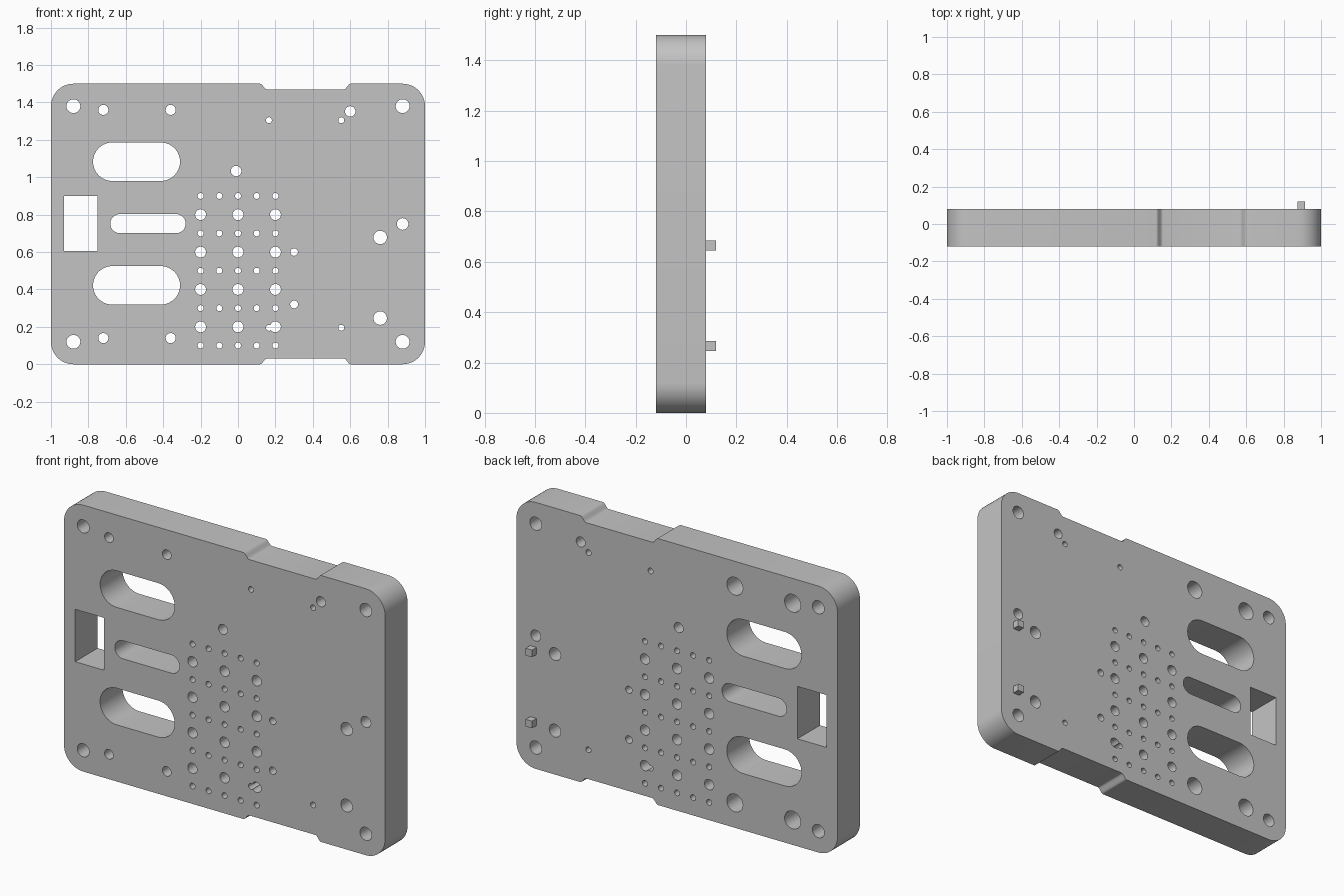
import bpy, bmesh
from math import sin, cos, pi, radians

cube = bpy.data.objects.get("Cube")
if cube:
    bpy.data.objects.remove(cube, do_unlink=True)

FRONT, BACK, HEIGHT = -0.12, 0.08, 1.5

grey = bpy.data.materials.new("plain grey")
grey.use_nodes = True
grey.diffuse_color = (0.55, 0.55, 0.55, 1)
grey.node_tree.nodes["Principled BSDF"].inputs["Base Color"].default_value = (0.55, 0.55, 0.55, 1)


def arc(cx, cz, r, start, end, steps=12):
    angles = [radians(start + (end - start) * i / steps) for i in range(steps + 1)]
    return [(cx + r * cos(a), cz + r * sin(a)) for a in angles]


def circle(cx, cz, r):
    return arc(cx, cz, r, 0, 360, 32)[:-1]


def slot(x0, x1, cz, r):
    return arc(x1 - r, cz, r, -90, 90, 20) + arc(x0 + r, cz, r, 90, 270, 20)


def box(x0, x1, z0, z1):
    return [(x0, z0), (x1, z0), (x1, z1), (x0, z1)]


def prisms(name, profiles, y0, y1):
    """Extrude counter-clockwise (x, z) outlines along y into one object."""
    bm = bmesh.new()
    for points in profiles:
        face = bm.faces.new([bm.verts.new((x, y0, z)) for x, z in points])
        out = bmesh.ops.extrude_face_region(bm, geom=[face])
        moved = [v for v in out["geom"] if isinstance(v, bmesh.types.BMVert)]
        bmesh.ops.translate(bm, verts=moved, vec=(0, y1 - y0, 0))
    bmesh.ops.recalc_face_normals(bm, faces=bm.faces[:])
    mesh = bpy.data.meshes.new(name)
    bm.to_mesh(mesh)
    bm.free()
    mesh.materials.append(grey)
    obj = bpy.data.objects.new(name, mesh)
    bpy.context.collection.objects.link(obj)
    return obj


def cut(target, cutter):
    bpy.context.view_layer.objects.active = target
    mod = target.modifiers.new("cut", "BOOLEAN")
    mod.operation, mod.solver, mod.object = "DIFFERENCE", "EXACT", cutter
    bpy.ops.object.modifier_apply(modifier=mod.name)
    bpy.data.objects.remove(cutter, do_unlink=True)


# Plate outline: rounded corners and a shallow relief with curved ends
R, DIP = 0.12, 0.03
r = 0.02
ease = [(0.118 + 0.036 * i / 10, DIP * (1 - cos(pi * i / 10)) / 2) for i in range(11)]
rise = [(0.72 - x, z) for x, z in reversed(ease)]
bottom = arc(-1 + R, R, R, 180, 270) + ease + rise + arc(1 - R, R, R, 270, 360)
outline = bottom + [(x, HEIGHT - z) for x, z in reversed(bottom)]
plate = prisms("base_plate", [outline], FRONT, BACK)

# Through openings: slots, window and round holes
holes = [slot(-0.775, -0.31, 1.083, 0.103),
         slot(-0.775, -0.31, 0.422, 0.103),
         slot(-0.683, -0.28, 0.752, 0.051),
         box(-0.93, -0.75, 0.605, 0.9)]

# Perforated field: small rows alternating with wider large rows
for row in range(1, 10):
    if row % 2:
        holes += [circle(col / 10, row / 10, 0.016) for col in range(-2, 3)]
    else:
        holes += [circle(col / 10, row / 10, 0.029) for col in (-2, 0, 2)]

# Corner holes and mounting screws
screws = [(x, z) for x in (-0.72, -0.36) for z in (0.14, 1.36)]
holes += [circle(x, z, 0.037) for x in (-0.88, 0.88) for z in (0.12, 1.38)]
holes += [circle(x, z, 0.027) for x, z in screws]

# Single holes
for x, z, radius in [(-0.01, 1.033, 0.028), (0.3, 0.6, 0.02), (0.3, 0.32, 0.021),
                     (0.165, 1.305, 0.016), (0.552, 1.305, 0.016), (0.552, 0.195, 0.016),
                     (0.6, 1.352, 0.028), (0.88, 0.75, 0.031),
                     (0.76, 0.678, 0.036), (0.76, 0.247, 0.036)]:
    holes.append(circle(x, z, radius))
cut(plate, prisms("hole_cutter", holes, FRONT - 0.1, BACK + 0.1))

# Pin hole that merges into a large one
cut(plate, prisms("pin_cutter", [circle(0.165, 0.195, 0.016)], FRONT - 0.1, BACK + 0.1))

# Wider screw recesses in the back
recesses = [circle(x, z, 0.05) for x, z in screws]
cut(plate, prisms("recess_cutter", recesses, BACK - 0.12, BACK + 0.1))

# Locating pegs on the back
for name, z in (("lower_peg", 0.265), ("upper_peg", 0.665)):
    prisms(name, [box(0.875, 0.915, z - 0.02, z + 0.02)], BACK, BACK + 0.04)

bpy.ops.object.select_all(action="DESELECT")
plate.select_set(True)
bpy.context.view_layer.objects.active = plate
bpy.ops.object.shade_smooth_by_angle(angle=radians(30))
